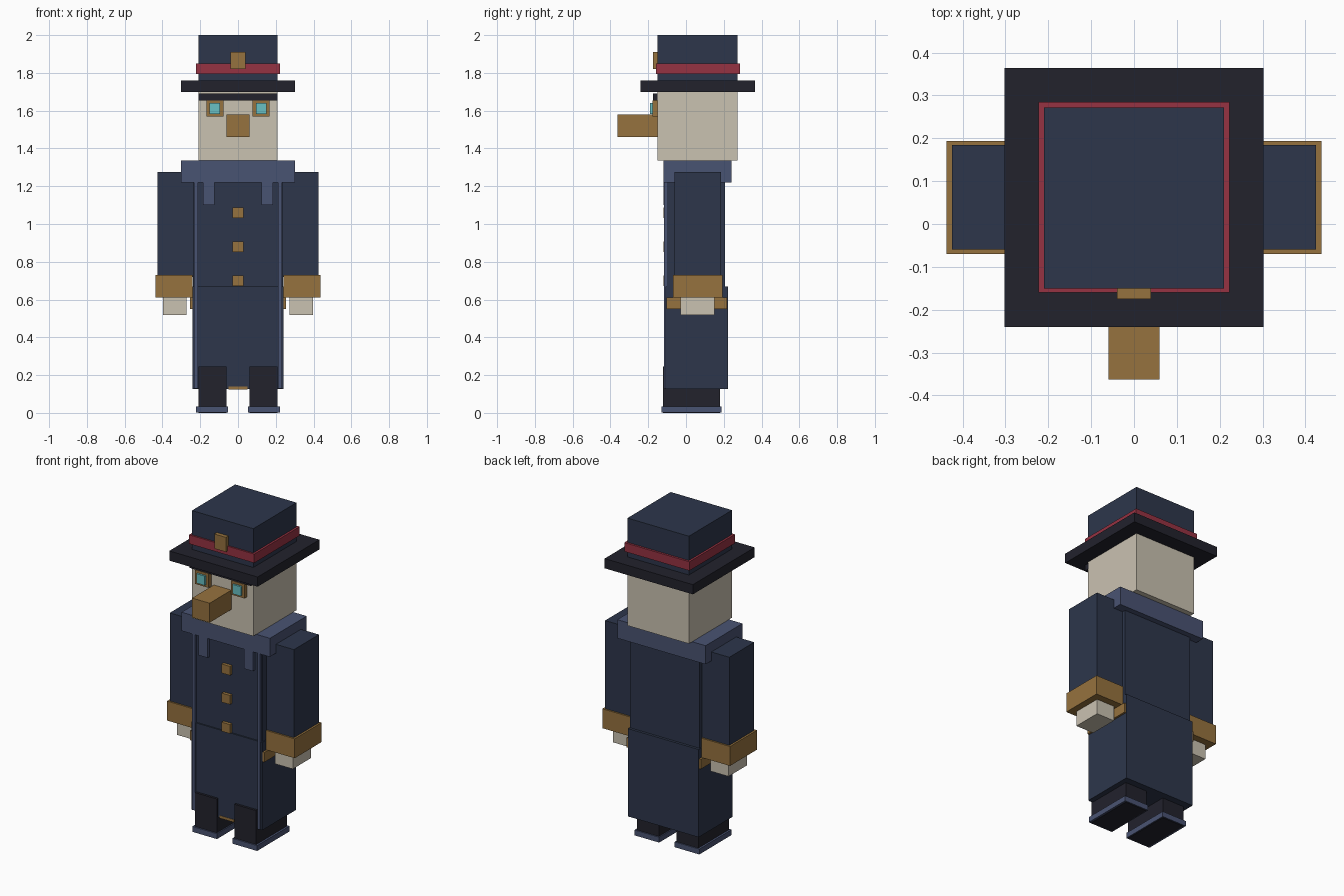
import bpy

if "Cube" in bpy.data.objects:
    bpy.data.objects.remove(bpy.data.objects["Cube"])


def material(name, r, g, b):
    def lin(c):
        c /= 255
        return c / 12.92 if c <= 0.04045 else ((c + 0.055) / 1.055) ** 2.4
    m = bpy.data.materials.new(name)
    m.diffuse_color = (lin(r), lin(g), lin(b), 1)
    m.use_nodes = True
    m.node_tree.nodes["Principled BSDF"].inputs["Base Color"].default_value = m.diffuse_color
    return m


navy = material("navy cloth", 45, 54, 75)
blue = material("slate blue trim", 73, 83, 114)
black = material("black leather", 34, 34, 44)
red = material("red ribbon", 150, 50, 66)
gold = material("brass", 150, 114, 62)
bone = material("bone", 202, 194, 177)
teal = material("teal glass", 104, 192, 196)


def box(name, mat, x, y, z):
    """Box from (min, max) ranges on each axis."""
    bpy.ops.mesh.primitive_cube_add(size=1, location=[sum(r) / 2 for r in (x, y, z)])
    ob = bpy.context.object
    ob.name = name
    ob.scale = [r[1] - r[0] for r in (x, y, z)]
    bpy.ops.object.transform_apply(location=False, rotation=False, scale=True)
    ob.data.materials.append(mat)
    return ob


def centred(name, mat, half, y, z):
    return box(name, mat, (-half, half), y, z)


def pair(name, mat, x, y, z):
    """Right-hand box plus its mirror image."""
    box("left_" + name, mat, x, y, z)
    box("right_" + name, mat, (-x[1], -x[0]), y, z)


# Hat
centred("hat_crown", navy, 0.21, (-0.15, 0.272), (1.755, 2.0))
centred("hat_band", red, 0.223, (-0.16, 0.285), (1.795, 1.85))
centred("hat_brim", black, 0.302, (-0.24, 0.364), (1.70, 1.76))
centred("hat_badge", gold, 0.04, (-0.175, -0.14), (1.82, 1.91))

# Head
centred("head", bone, 0.21, (-0.15, 0.272), (1.335, 1.705))
centred("brow", black, 0.21, (-0.175, -0.145), (1.655, 1.692))
centred("beak", gold, 0.06, (-0.363, -0.14), (1.46, 1.58))
pair("eye_frame", gold, (0.078, 0.168), (-0.178, -0.145), (1.568, 1.655))
pair("eye_lens", teal, (0.095, 0.152), (-0.19, -0.17), (1.582, 1.64))

# Coat
centred("collar", blue, 0.302, (-0.12, 0.24), (1.22, 1.335))
centred("torso", navy, 0.238, (-0.10, 0.206), (0.66, 1.23))
centred("coat_skirt", navy, 0.242, (-0.108, 0.222), (0.127, 0.67))
centred("belt", gold, 0.254, (-0.104, 0.218), (0.55, 0.61))
centred("hem", gold, 0.05, (-0.11, -0.09), (0.125, 0.141))
pair("lapel", blue, (0.125, 0.185), (-0.12, -0.09), (1.10, 1.23))
pair("coat_trim", blue, (0.213, 0.232), (-0.116, -0.09), (0.13, 1.23))
for i, z in enumerate((0.70, 0.88, 1.06)):
    centred(f"button_{i + 1}", gold, 0.029, (-0.12, -0.09), (z - 0.028, z + 0.028))

# Arms
pair("sleeve", navy, (0.238, 0.425), (-0.06, 0.184), (0.72, 1.275))
pair("cuff", gold, (0.242, 0.437), (-0.07, 0.194), (0.61, 0.73))
pair("hand", bone, (0.273, 0.396), (-0.03, 0.15), (0.517, 0.62))

# Boots
pair("boot", black, (0.06, 0.21), (-0.122, 0.18), (0.0, 0.245))
pair("boot_sole", blue, (0.053, 0.222), (-0.13, 0.187), (0.002, 0.035))
